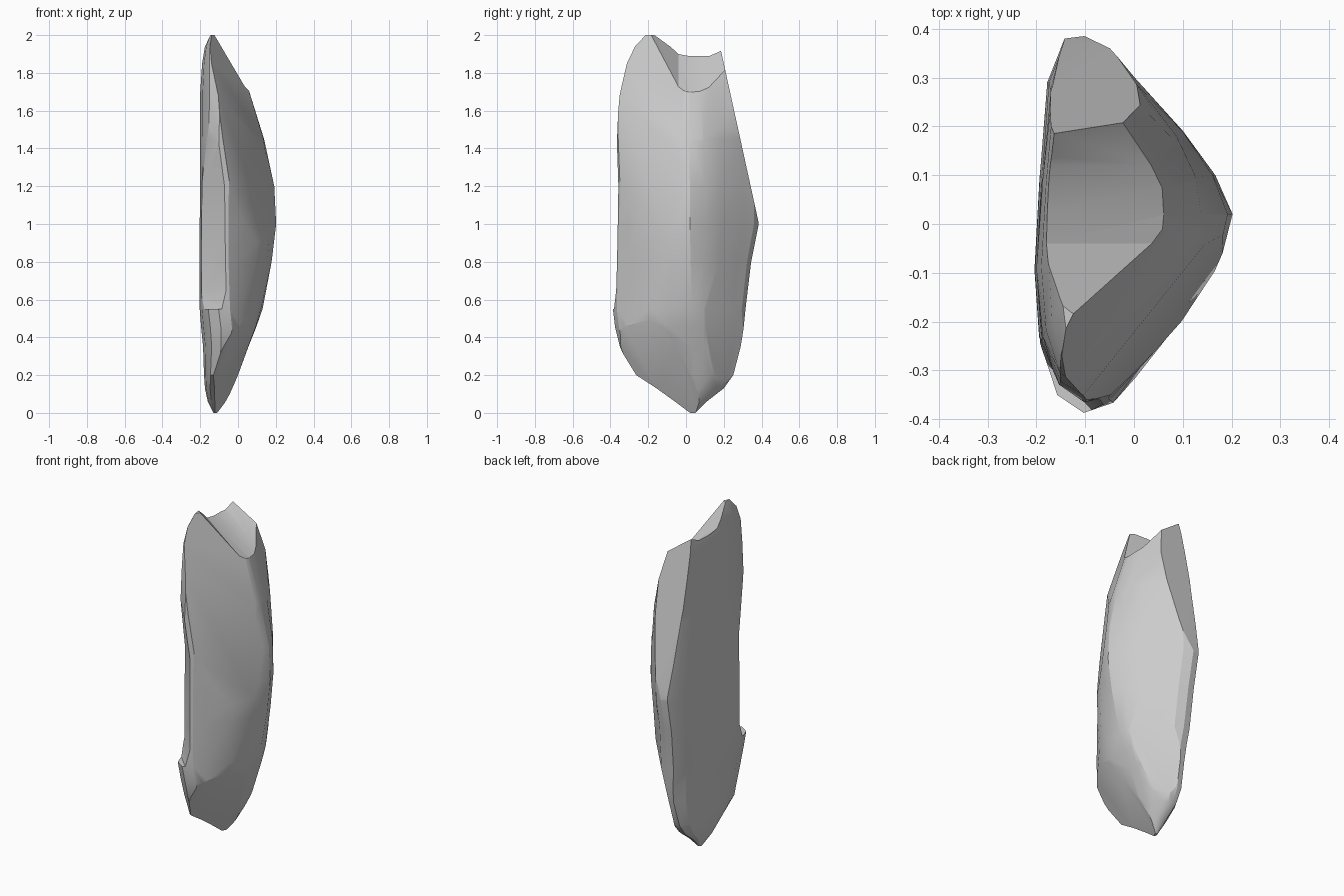
import bpy, bmesh
from mathutils import Vector

cube = bpy.data.objects.get("Cube")
if cube:
    bpy.data.objects.remove(cube, do_unlink=True)

stone = bpy.data.materials.new("stone_grey")
stone.use_nodes = True
colour = (0.6, 0.6, 0.6, 1)
stone.diffuse_color = colour
stone.node_tree.nodes["Principled BSDF"].inputs["Base Color"].default_value = colour


def loft(name, rings):
    """Skin a stack of equal-length rings and cap both ends."""
    bm = bmesh.new()
    loops = [[bm.verts.new(p) for p in ring] for ring in rings]
    n = len(loops[0])
    for low, high in zip(loops, loops[1:]):
        for i in range(n):
            j = (i + 1) % n
            bm.faces.new((low[i], low[j], high[j], high[i]))
    bm.faces.new(loops[0][::-1])
    bm.faces.new(loops[-1])
    bmesh.ops.recalc_face_normals(bm, faces=bm.faces)
    mesh = bpy.data.meshes.new(name)
    bm.to_mesh(mesh)
    bm.free()
    obj = bpy.data.objects.new(name, mesh)
    bpy.context.collection.objects.link(obj)
    mesh.materials.append(stone)
    return obj


def chip(obj, point, normal):
    """Slice off everything beyond a plane and close the cut."""
    bm = bmesh.new()
    bm.from_mesh(obj.data)
    geom = bm.verts[:] + bm.edges[:] + bm.faces[:]
    cut = bmesh.ops.bisect_plane(bm, geom=geom, dist=0.0001, plane_co=point,
                                 plane_no=Vector(normal).normalized(), clear_outer=True)
    edges = [e for e in cut["geom_cut"] if isinstance(e, bmesh.types.BMEdge)]
    bmesh.ops.holes_fill(bm, edges=edges, sides=0)
    bmesh.ops.recalc_face_normals(bm, faces=bm.faces)
    bm.to_mesh(obj.data)
    bm.free()


def carve(obj, cutter):
    mod = obj.modifiers.new(cutter.name, "BOOLEAN")
    mod.operation = "DIFFERENCE"
    mod.solver = "EXACT"
    mod.object = cutter
    cutter.hide_render = True
    bpy.context.view_layer.objects.active = obj
    bpy.ops.object.modifier_apply(modifier=mod.name)
    bpy.data.objects.remove(cutter, do_unlink=True)


# Rounded-triangle cross-section with a flat left side and a ridge on the right
section = [(-0.2, -0.1), (-0.19, -0.25), (-0.16, -0.35), (-0.11, -0.385), (-0.05, -0.365),
           (0, -0.315), (0.1, -0.205), (0.17, -0.1), (0.2, 0.02), (0.165, 0.1), (0.1, 0.19),
           (0, 0.3), (-0.05, 0.36), (-0.1, 0.385), (-0.14, 0.38), (-0.175, 0.29), (-0.19, 0.1)]

# Height, front, back, left and ridge limits of the stone
levels = [(0, 0.02, 0.05, -0.13, -0.1), (0.06, -0.06, 0.11, -0.16, -0.06),
          (0.13, -0.16, 0.2, -0.175, -0.03), (0.2, -0.28, 0.25, -0.18, 0),
          (0.35, -0.35, 0.29, -0.185, 0.055), (0.45, -0.375, 0.305, -0.195, 0.095),
          (0.55, -0.387, 0.315, -0.203, 0.13), (0.8, -0.38, 0.345, -0.204, 0.178),
          (1, -0.375, 0.385, -0.203, 0.202), (1.2, -0.37, 0.385, -0.2, 0.192),
          (1.45, -0.365, 0.365, -0.2, 0.138), (1.7, -0.355, 0.35, -0.2, 0.06),
          (1.85, -0.335, 0.33, -0.19, 0.01), (1.94, -0.295, 0.29, -0.175, -0.04),
          (2, -0.235, 0.18, -0.15, -0.095)]
rings = []
for z, front, back, left, ridge in levels:
    middle = max(front, 0) + min(0.035, back * 0.5) * (1 - min(z, 1))
    width = ridge - left
    boxiness = max(1, min(2, 0.8 / width - 1))  # narrow rings get a blunter ridge
    ring = []
    for x, y in section:
        px = left + width * (1 - max(0, 0.5 - x / 0.4) ** boxiness)
        py = middle + (y / 0.385) * ((back - middle) if y > 0 else (middle - front))
        ring.append((px, py, z))
    rings.append(ring)
shard = loft("stone_shard", rings)

# Broad flat breaks: upper back, lower front and shallow ones beside the ridge
chip(shard, (0, 0.2, 1.85), (0, 0.977, 0.214))
chip(shard, (0, -0.2, 0.37), (0.065, -0.029, -0.039))
chip(shard, (0.155, -0.08, 1.1), (0.8, -0.55, 0.1))
chip(shard, (0.09, 0.15, 0.6), (0.75, 0.6, -0.2))
chip(shard, (0.115, 0.08, 1.5), (0.85, 0.3, 0.25))
chip(shard, (0.07, -0.12, 1.5), (0.8, -0.4, 0.26))

# Sloping cleft across the top
cleft = [(-0.33, 2.25), (-0.18, 2.04), (-0.04, 1.9), (0.02, 1.89), (0.12, 1.895),
         (0.3, 1.99), (0.3, 2.5), (-0.33, 2.5)]
carve(shard, loft("cleft_cutter", [[(x, y, z - 0.8 * (x + 0.18)) for y, z in cleft]
                                   for x in (-0.4, 0.4)]))

# Flat scoop along the front left edge, ending in a ledge below
scoop = [(-0.34, -0.075), (0.075, -0.505), (-0.3, -0.9), (-0.8, -0.4)]
carve(shard, loft("scoop_cutter", [[(x - 0.72 * s, y - 0.69 * s, z) for x, y in scoop]
                                   for z, s in ((0.55, 0.03), (0.65, 0.005), (1.2, 0.003),
                                                (1.75, 0.07))]))

bpy.ops.object.select_all(action="DESELECT")
shard.select_set(True)
bpy.context.view_layer.objects.active = shard
bpy.ops.object.shade_smooth_by_angle(angle=0.4)
